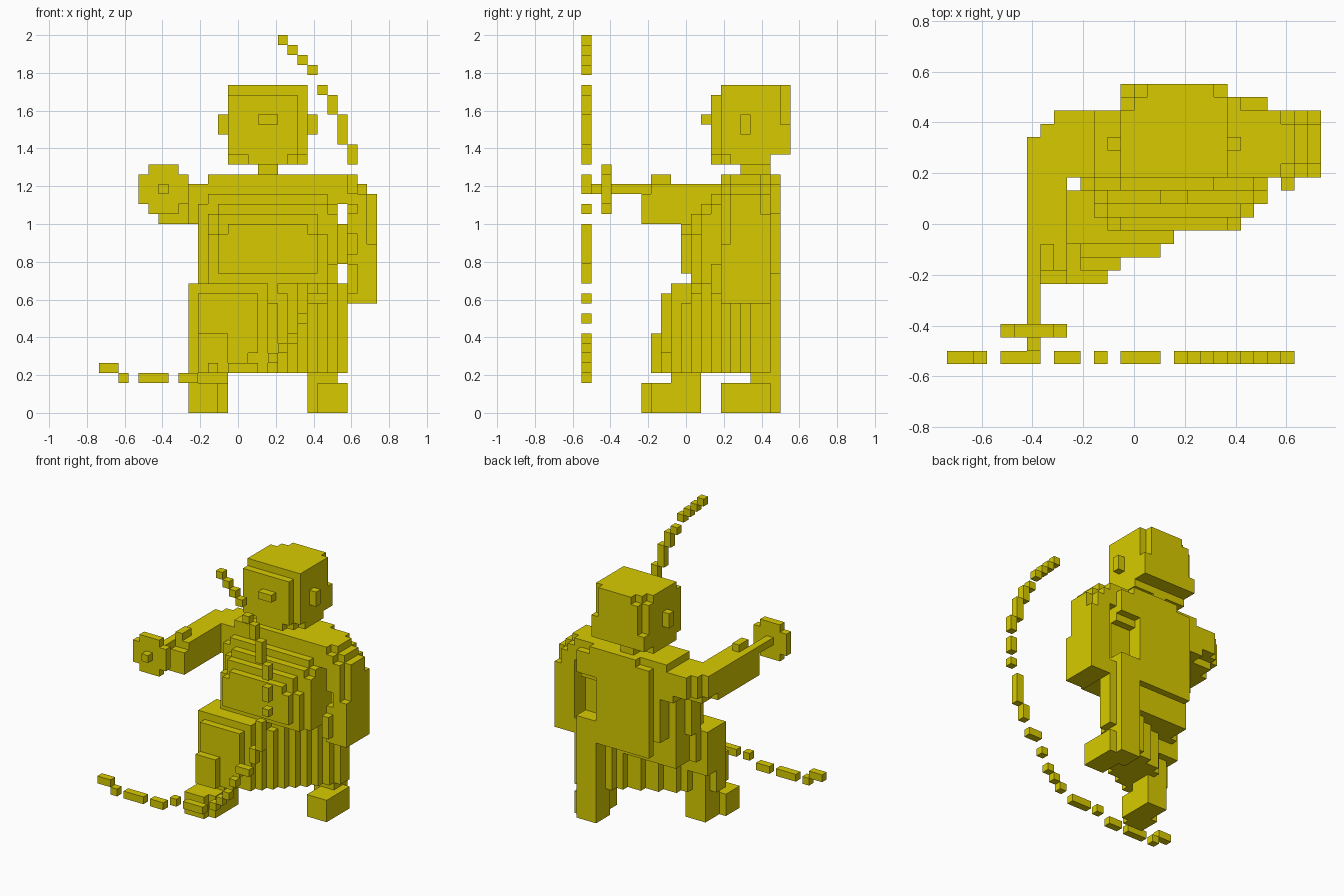
import bpy, bmesh
from mathutils import Vector

if "Cube" in bpy.data.objects:
    bpy.data.objects.remove(bpy.data.objects["Cube"], do_unlink=True)

U = 2 / 38                                   # edge of one block
ORIGIN = Vector((-14 * U, -10.5 * U, 0))

olive = bpy.data.materials.new("olive_yellow")
olive.use_nodes = True
COLOR = (0.69, 0.60, 0.0, 1)
olive.diffuse_color = COLOR
olive.node_tree.nodes["Principled BSDF"].inputs["Base Color"].default_value = COLOR


def cells(box):
    x0, x1, y0, y1, z0, z1 = box
    return {(x, y, z) for x in range(x0, x1) for y in range(y0, y1) for z in range(z0, z1)}


def part(name, boxes, carve=()):
    """Union of block boxes (x0, x1, y0, y1, z0, z1), minus carved boxes; outer skin only."""
    filled = set().union(*[cells(b) for b in boxes])
    for b in carve:
        filled -= cells(b)
    bm = bmesh.new()
    for c in filled:
        for axis in range(3):
            for side in (0, 1):
                n = list(c)
                n[axis] += 2 * side - 1
                if tuple(n) in filled:
                    continue
                a, b = (axis + 1) % 3, (axis + 2) % 3
                ring = []
                for da, db in ((0, 0), (1, 0), (1, 1), (0, 1)):
                    p = list(c)
                    p[axis] += side
                    p[a] += da
                    p[b] += db
                    ring.append(bm.verts.new(ORIGIN + Vector(p) * U))
                bm.faces.new(ring if side else ring[::-1])
    bmesh.ops.remove_doubles(bm, verts=bm.verts, dist=U * 0.01)
    bmesh.ops.dissolve_limit(bm, angle_limit=0.01, verts=bm.verts, edges=bm.edges)
    mesh = bpy.data.meshes.new(name)
    bm.to_mesh(mesh)
    bm.free()
    mesh.materials.append(olive)
    obj = bpy.data.objects.new(name, mesh)
    bpy.context.collection.objects.link(obj)


# Head turned slightly: opposite corners stepped, with ears and nose
part("head",
     [(13, 21, 15, 20, 25, 33), (13, 21, 14, 15, 25, 33), (13, 20, 13, 14, 25, 32),
      (13, 21, 20, 21, 26, 33),
      (12, 13, 16, 17, 28, 30), (21, 22, 16, 17, 28, 30), (16, 18, 12, 13, 29, 30)],
     [(13, 15, 20, 21, 32, 33), (13, 14, 19, 20, 32, 33), (20, 21, 20, 21, 29, 33),
      (13, 14, 20, 21, 28, 33), (13, 15, 13, 14, 25, 26), (19, 20, 13, 14, 25, 26),
      (20, 21, 14, 15, 25, 26), (13, 21, 19, 20, 25, 26)])
part("neck", [(16, 18, 16, 19, 24, 25)])

# Torso turned to its left: back plate, shoulder band, then belly layers that grow forward
part("torso",
     [(13, 21, 19, 20, 11, 24), (21, 24, 19, 20, 20, 24),
      (12, 24, 17, 19, 13, 24), (11, 24, 15, 17, 13, 24), (10, 24, 14, 15, 13, 23),
      (10, 24, 14, 19, 19, 23), (11, 24, 14, 19, 23, 24),
      (10, 24, 13, 14, 13, 21), (11, 23, 13, 14, 21, 22),
      (11, 24, 12, 13, 13, 20), (12, 23, 12, 13, 20, 21),
      (11, 23, 11, 12, 13, 18), (12, 22, 11, 12, 18, 20),
      (12, 22, 10, 11, 14, 18), (13, 21, 10, 11, 18, 19)],
     [(21, 24, 18, 19, 14, 19), (13, 15, 19, 20, 23, 24), (22, 24, 19, 20, 23, 24)])

# Skirt draped diagonally from the forward knee to the rear leg
skirt = [(10, 13, 7, 8, 4, 8), (10, 16, 8, 9, 4, 12), (9, 17, 9, 10, 4, 13),
         (9, 18, 10, 11, 4, 13), (10, 19, 11, 12, 4, 13), (12, 20, 12, 13, 4, 13),
         (13, 21, 13, 14, 4, 13), (15, 22, 14, 15, 4, 13), (17, 23, 15, 16, 4, 13),
         (19, 24, 16, 17, 4, 13), (20, 24, 17, 18, 4, 13),
         (9, 13, 11, 13, 7, 13), (10, 13, 13, 14, 9, 13), (11, 21, 14, 17, 9, 13)]
folds = [(17, 18, 10, 11, 11, 13), (18, 19, 11, 12, 12, 13),
         (15, 16, 8, 9, 4, 6), (19, 20, 13, 14, 4, 9)]
part("skirt", skirt, folds)

# Legs and feet
part("front_leg", [(10, 13, 9, 12, 0, 5), (9, 13, 6, 9, 0, 3)], [(12, 13, 6, 7, 0, 3)])
part("back_leg", [(21, 24, 17, 20, 0, 14), (24, 25, 17, 19, 4, 13),
                  (22, 25, 14, 19, 0, 3)])

# Hanging left arm with a rounded shoulder
part("left_arm", [(24, 26, 14, 19, 21, 24), (26, 27, 14, 19, 22, 23),
                  (25, 28, 14, 19, 11, 22), (25, 26, 13, 14, 12, 15)],
     [(27, 28, 14, 15, 17, 22), (25, 26, 14, 15, 16, 18), (25, 26, 14, 15, 23, 24),
      (25, 26, 18, 19, 23, 24), (26, 27, 14, 15, 22, 23), (26, 27, 18, 19, 22, 23),
      (27, 28, 18, 19, 20, 22)])

# Raised right arm holding the arrow
part("right_arm", [(8, 10, 14, 19, 19, 23), (7, 10, 15, 18, 19, 23),
                   (6, 9, 7, 17, 19, 23), (6, 9, 6, 7, 19, 22)],
     [(7, 10, 17, 19, 19, 20), (6, 7, 15, 17, 19, 20)])
part("thumb", [(7, 8, 7, 9, 23, 24)])
part("arrow", [(6, 7, 1, 7, 22, 23)])
part("hand_guard", [(4, 9, 2, 3, 21, 24), (5, 8, 2, 3, 20, 25)])

# Bow: broken arc of blocks in one upright plane (x0, x1, z0, z1)
arc = [(18, 19, 37, 38), (19, 20, 36, 37), (20, 21, 35, 36), (21, 22, 34, 35),
       (22, 23, 32, 33), (23, 24, 30, 32), (24, 25, 27, 30), (25, 26, 25, 27),
       (25, 26, 22, 24), (25, 26, 20, 21), (24, 25, 15, 19), (23, 24, 13, 15),
       (21, 23, 11, 12), (20, 21, 9, 10), (19, 20, 7, 8), (18, 19, 6, 7),
       (17, 18, 5, 6), (13, 16, 4, 5), (11, 12, 4, 5), (8, 10, 3, 4),
       (4, 7, 3, 4), (2, 3, 3, 4), (0, 2, 4, 5)]
part("bow", [(x0, x1, 0, 1, z0, z1) for x0, x1, z0, z1 in arc])
